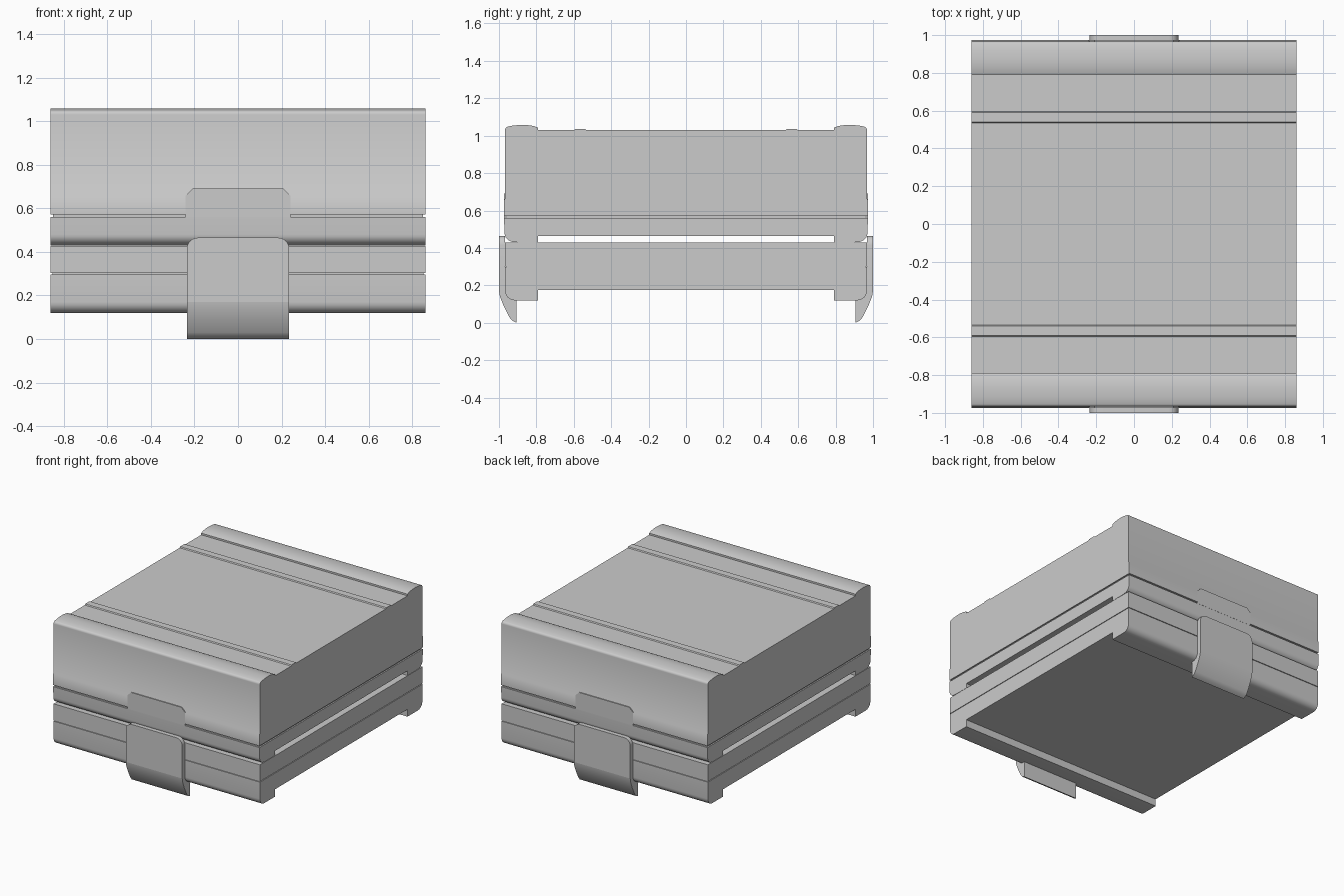
import bpy, bmesh, math

if "Cube" in bpy.data.objects:
    bpy.data.objects.remove(bpy.data.objects["Cube"])

HALF_W = 0.86


def material(name, value):
    m = bpy.data.materials.new(name)
    m.diffuse_color = (value, value, value, 1)
    m.use_nodes = True
    m.node_tree.nodes["Principled BSDF"].inputs["Base Color"].default_value = m.diffuse_color
    return m


light_grey = material("light grey", 0.6)


def extrude(name, profile, width, axis="x", mat=light_grey, offset=0.0, bevel=0.0):
    """Extrude a closed 2D profile along x (profile is y, z) or y (profile is x, z)."""
    bm = bmesh.new()
    rings = []
    for s in (-width + offset, width + offset):
        rings.append([bm.verts.new((s, a, z) if axis == "x" else (a, s, z)) for a, z in profile])
    n = len(profile)
    bm.faces.new(rings[0])
    bm.faces.new(rings[1])
    for i in range(n):
        j = (i + 1) % n
        bm.faces.new((rings[0][i], rings[0][j], rings[1][j], rings[1][i]))
    bmesh.ops.recalc_face_normals(bm, faces=bm.faces)
    mesh = bpy.data.meshes.new(name)
    bm.to_mesh(mesh)
    bm.free()
    mesh.materials.append(mat)
    ob = bpy.data.objects.new(name, mesh)
    bpy.context.collection.objects.link(ob)
    bpy.context.view_layer.objects.active = ob
    ob.select_set(True)
    bpy.ops.object.shade_smooth_by_angle(angle=math.radians(32))
    ob.select_set(False)
    return ob


def mirrored(half):
    """Complete a half profile (y > 0) with its mirror image."""
    return half + [(-y, z) for y, z in reversed(half)]


def arc(cy, cz, ry, rz, a0, a1, n=6):
    return [(cy + ry * math.cos(math.radians(a0 + (a1 - a0) * i / n)),
             cz + rz * math.sin(math.radians(a0 + (a1 - a0) * i / n))) for i in range(n + 1)]


# Lid: flat top, crowned rails along front and back, slight lip at the bottom
crown = [(0.79, 1.03), (0.79, 1.043), (0.815, 1.052), (0.85, 1.057), (0.88, 1.058), (0.92, 1.055)]
lid = [(0.973, 0.572), (0.973, 0.655), (0.967, 0.665)] + arc(0.947, 1.03, 0.02, 0.02, 0, 70) + crown[::-1]
extrude("lid", mirrored(lid), HALF_W)

# Upper tray: rounded lower corners on feet that leave a see-through gap
tray = [(0.79, 0.465), (0.79, 0.43), (0.90, 0.43)] + arc(0.92, 0.48, 0.05, 0.048, -80, 0) + [(0.973, 0.56)]
extrude("upper_tray", mirrored(tray), HALF_W)

# Recessed seam between lid and tray
extrude("seam_core", mirrored([(0.96, 0.55), (0.96, 0.58)]), HALF_W - 0.01)

# Lower case in two layers with a fine seam
extrude("base_upper", mirrored([(0.967, 0.302), (0.967, 0.428)]), HALF_W)
extrude("base_seam_core", mirrored([(0.96, 0.29), (0.96, 0.31)]), HALF_W - 0.008)
base = [(0.79, 0.175), (0.79, 0.12)] + arc(0.917, 0.17, 0.05, 0.05, -90, 0) + [(0.967, 0.297)]
extrude("base_lower", mirrored(base), HALF_W)

# Raised strips across the top
for side in (-1, 1):
    y = side * 0.565
    extrude("top_strip", [(y - 0.033, 1.028), (y - 0.026, 1.037), (y + 0.026, 1.037), (y + 0.033, 1.028)], HALF_W)

for side in (-1, 1):
    # Tab rising from the lid lip
    tab = [(-0.24, 0.56), (0.24, 0.56), (0.24, 0.66), (0.21, 0.69), (-0.21, 0.69), (-0.24, 0.66)]
    extrude("lip_tab", tab, 0.004, axis="y", offset=side * 0.970)

    # Clip: plate with rounded top corners, and a hooked lower end
    plate = [(-0.235, 0.17), (0.235, 0.17)] + arc(0.185, 0.415, 0.05, 0.05, 0, 90) + arc(-0.185, 0.415, 0.05, 0.05, 90, 180)
    extrude("clip_plate", plate, 0.016, axis="y", offset=side * 0.984)
    hook = [(1.0, 0.17), (0.995, 0.14), (0.975, 0.09), (0.945, 0.03), (0.93, 0.012), (0.905, 0.0),
            (0.905, 0.13), (0.968, 0.17)]
    extrude("clip_hook", [(side * y, z) for y, z in hook], 0.235)
